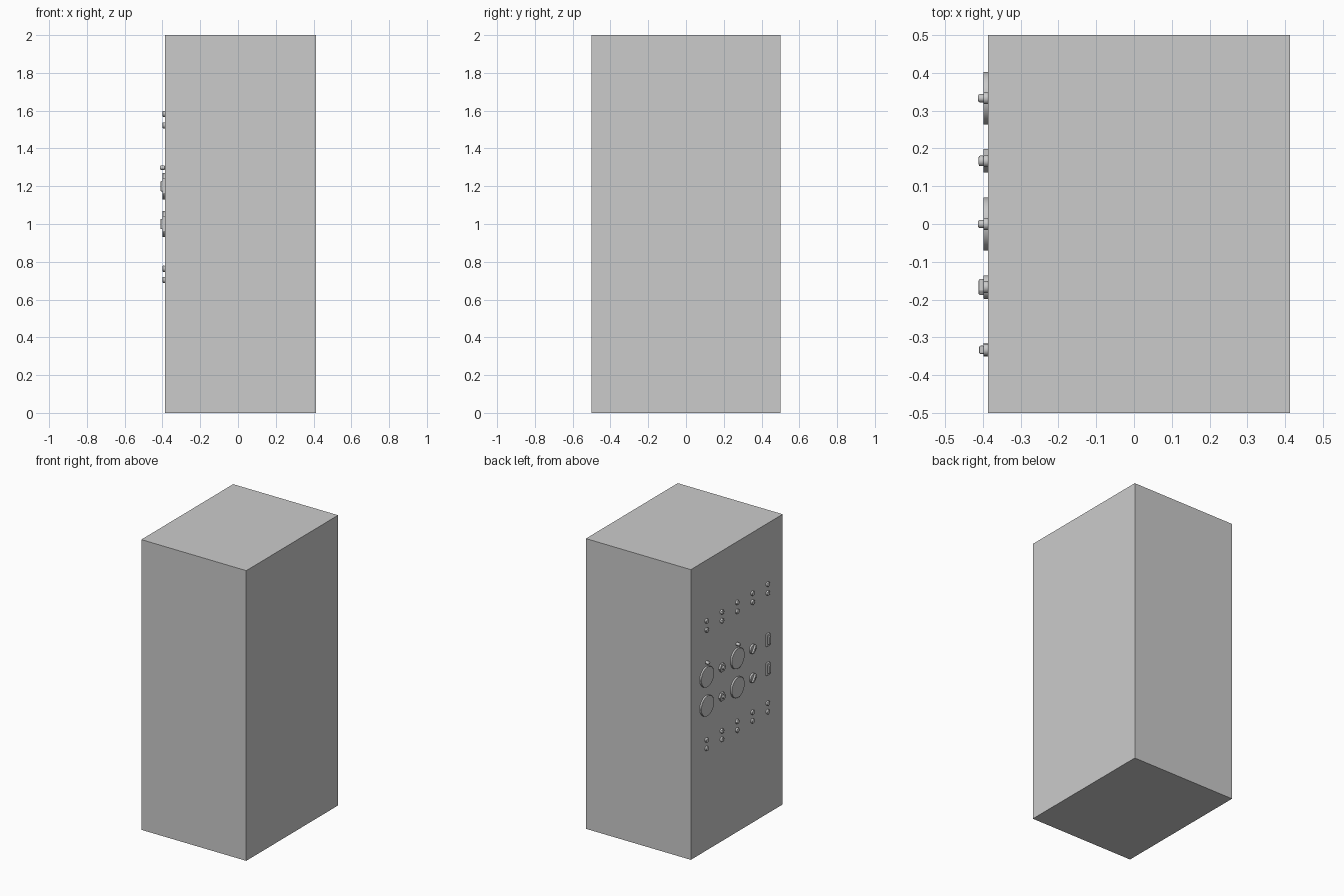
import bpy, math
from mathutils import Matrix

cube = bpy.data.objects.get("Cube")
if cube:
    bpy.data.objects.remove(cube, do_unlink=True)

grey = bpy.data.materials.new("light_grey")
grey.use_nodes = True
COLOUR = (0.6, 0.6, 0.6, 1)
grey.diffuse_color = COLOUR
grey.node_tree.nodes["Principled BSDF"].inputs["Base Color"].default_value = COLOUR

PANEL = -0.387  # x of the control face


def finish(name, bevel=0.0, smooth=False):
    ob = bpy.context.object
    ob.name = name
    bpy.ops.object.transform_apply(location=False, rotation=True, scale=True)
    ob.data.materials.append(grey)
    if bevel:
        mod = ob.modifiers.new("edge", "BEVEL")
        mod.width = bevel
        mod.segments = 2
        mod.limit_method = "ANGLE"
    if smooth:
        bpy.ops.object.shade_smooth_by_angle()
    return ob


def box(name, centre, size, tilt=0.0, bevel=0.0):
    bpy.ops.mesh.primitive_cube_add(size=1, location=centre, rotation=(tilt, 0, 0))
    bpy.context.object.scale = size
    return finish(name, bevel)


def disc(name, y, z, radius, start, end, sides=32, bevel=0.0):
    """Cylinder standing out from the control face between two heights."""
    bpy.ops.mesh.primitive_cylinder_add(
        vertices=sides, radius=radius, depth=end - start,
        location=(PANEL - (start + end) / 2, y, z), rotation=(0, math.pi / 2, 0))
    return finish(name, bevel, sides > 8)


# Cabinet
box("cabinet", (PANEL + 0.4, 0, 1), (0.8, 1, 2))

columns = [0.333, 0.167, 0, -0.167, -0.333]

# Paired indicator buttons above and below the controls
for y in columns:
    for z in (1.583, 1.522, 0.763, 0.704):
        disc("indicator_button", y, z, 0.016, -0.002, 0.012, 24, 0.003)

for z in (1.2, 1.0):
    # Large round dials
    for y in (columns[0], columns[2]):
        disc("round_dial", y, z, 0.07, -0.002, 0.012, 48, 0.002)

    # Toggle switches on hexagonal nuts
    y = columns[1]
    disc("toggle_nut", y, z, 0.031, -0.002, 0.012, 6)
    disc("toggle_lever", y, z, 0.014, 0.010, 0.024, 24, 0.004)

    # Rotary selectors with a slanted grip
    y = columns[3]
    disc("selector_base", y, z, 0.031, -0.002, 0.012, 32, 0.002)
    box("selector_grip", (PANEL - 0.017, y, z), (0.014, 0.016, 0.058),
        math.radians(35), 0.004)

    # Rocker switches
    y = columns[4]
    box("rocker_frame", (PANEL - 0.005, y, z), (0.014, 0.036, 0.084), 0, 0.002)
    box("rocker", (PANEL - 0.016, y, z), (0.014, 0.022, 0.055), 0, 0.004)

# Small adjuster pegs above the upper dials
for y in (columns[0], columns[2]):
    disc("adjuster_peg", y, 1.298, 0.011, -0.002, 0.026, 24, 0.005)
